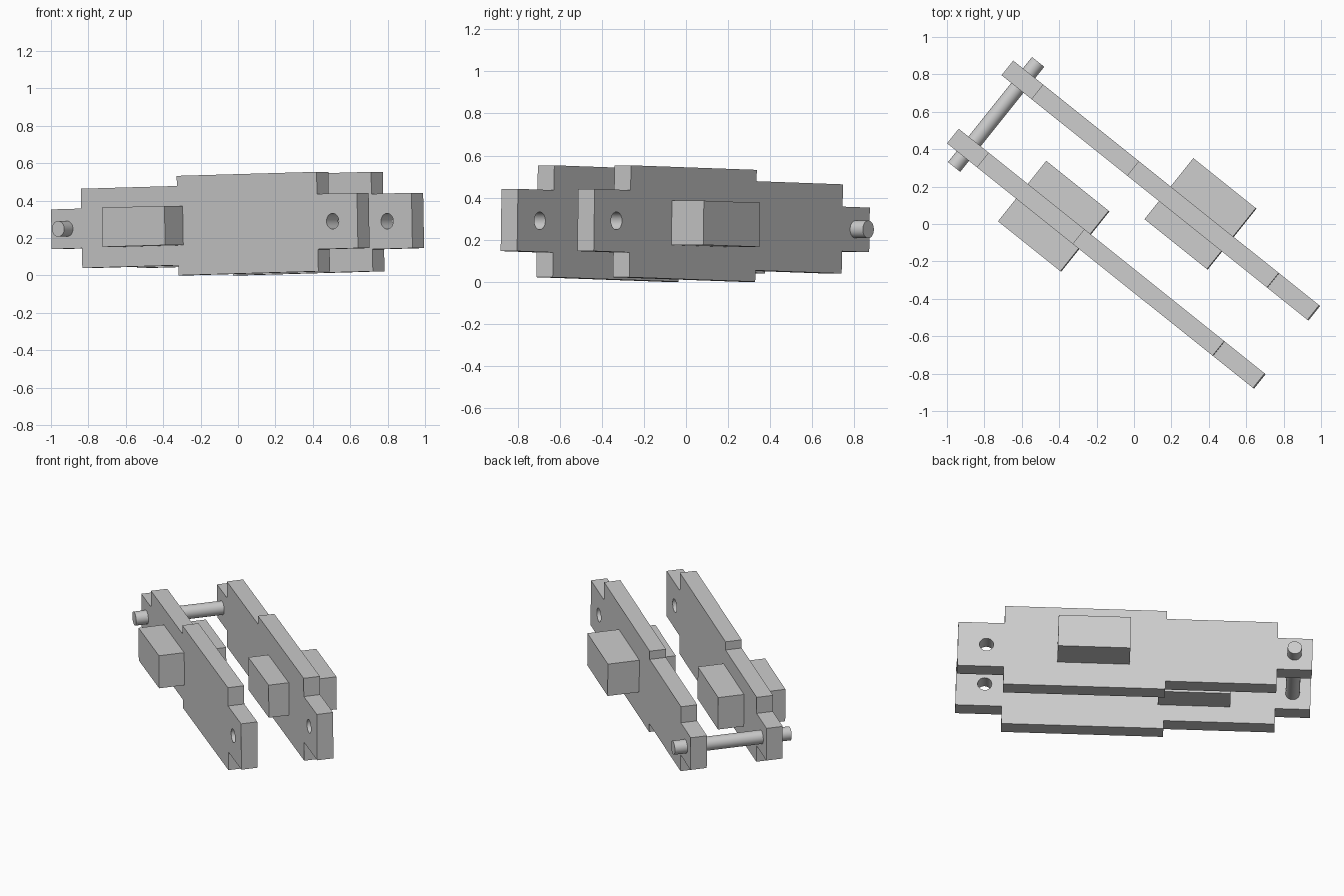
import bpy
import bmesh
import math
from mathutils import Matrix, Vector

if "Cube" in bpy.data.objects:
    bpy.data.objects.remove(bpy.data.objects["Cube"])

# Single grey material
grey = bpy.data.materials.new("light_grey")
grey.use_nodes = True
colour = (0.6, 0.6, 0.6, 1)
grey.diffuse_color = colour
grey.node_tree.nodes["Principled BSDF"].inputs["Base Color"].default_value = colour

# Assembly frame: x runs along the plates, y across them
FRAME = (Matrix.Translation((0, 0, 0.27))
         @ Matrix.Rotation(math.radians(-38.65), 4, "Z")
         @ Matrix.Rotation(-0.0225, 4, "Y"))
THICK = 0.1
HOLE_X, PIN_X, RADIUS = 0.878, -0.942, 0.042


def finish(name, bm):
    bmesh.ops.recalc_face_normals(bm, faces=bm.faces)
    mesh = bpy.data.meshes.new(name)
    bm.to_mesh(mesh)
    bm.free()
    mesh.materials.append(grey)
    obj = bpy.data.objects.new(name, mesh)
    bpy.context.collection.objects.link(obj)
    obj.matrix_world = FRAME
    return obj


def activate(obj):
    bpy.ops.object.select_all(action="DESELECT")
    obj.select_set(True)
    bpy.context.view_layer.objects.active = obj


def rod(name, x, y, length, radius):
    bm = bmesh.new()
    place = Matrix.Translation((x, y, 0)) @ Matrix.Rotation(math.pi / 2, 4, "X")
    bmesh.ops.create_cone(bm, cap_ends=True, segments=32, radius1=radius,
                          radius2=radius, depth=length, matrix=place)
    return finish(name, bm)


def block(name, centre, size):
    bm = bmesh.new()
    bmesh.ops.create_cube(bm, size=1, matrix=Matrix.Translation(centre)
                          @ Matrix.Diagonal((*size, 1)))
    return finish(name, bm)


def plate(name, y):
    # Stepped outline: (start, end, half height) of each section
    sections = [(-1.048, -0.841, 0.106), (-0.841, -0.184, 0.212),
                (-0.184, 0.774, 0.266), (0.774, 1.048, 0.148)]
    upper = [(x, h) for a, b, h in sections for x in (a, b)]
    outline = upper + [(x, -h) for x, h in reversed(upper)]
    bm = bmesh.new()
    face = bm.faces.new([bm.verts.new((x, y - THICK / 2, z)) for x, z in outline])
    grown = bmesh.ops.extrude_face_region(bm, geom=[face])["geom"]
    bmesh.ops.translate(bm, vec=Vector((0, THICK, 0)),
                        verts=[v for v in grown if isinstance(v, bmesh.types.BMVert)])
    obj = finish(name, bm)

    # Drill the open pin hole
    cutter = rod("hole_cutter", HOLE_X, y, THICK * 2, RADIUS)
    cutter.hide_render = True
    cut = obj.modifiers.new("hole", "BOOLEAN")
    cut.operation, cut.object, cut.solver = "DIFFERENCE", cutter, "EXACT"
    activate(obj)
    bpy.ops.object.modifier_apply(modifier=cut.name)
    bpy.data.objects.remove(cutter)
    bpy.ops.object.shade_smooth_by_angle(angle=math.radians(30))
    return obj


# Two parallel link plates, each with a block through it
plate("front_plate", -0.2375)
plate("back_plate", 0.229)
block("front_block", (-0.361, -0.236, 0), (0.428, 0.414, 0.21))
block("back_block", (0.244, 0.264, 0), (0.428, 0.418, 0.21))

# Pin joining the narrow ends
pin = rod("joining_pin", PIN_X, -0.003, 0.719, RADIUS)
activate(pin)
bpy.ops.object.shade_smooth_by_angle(angle=math.radians(30))
